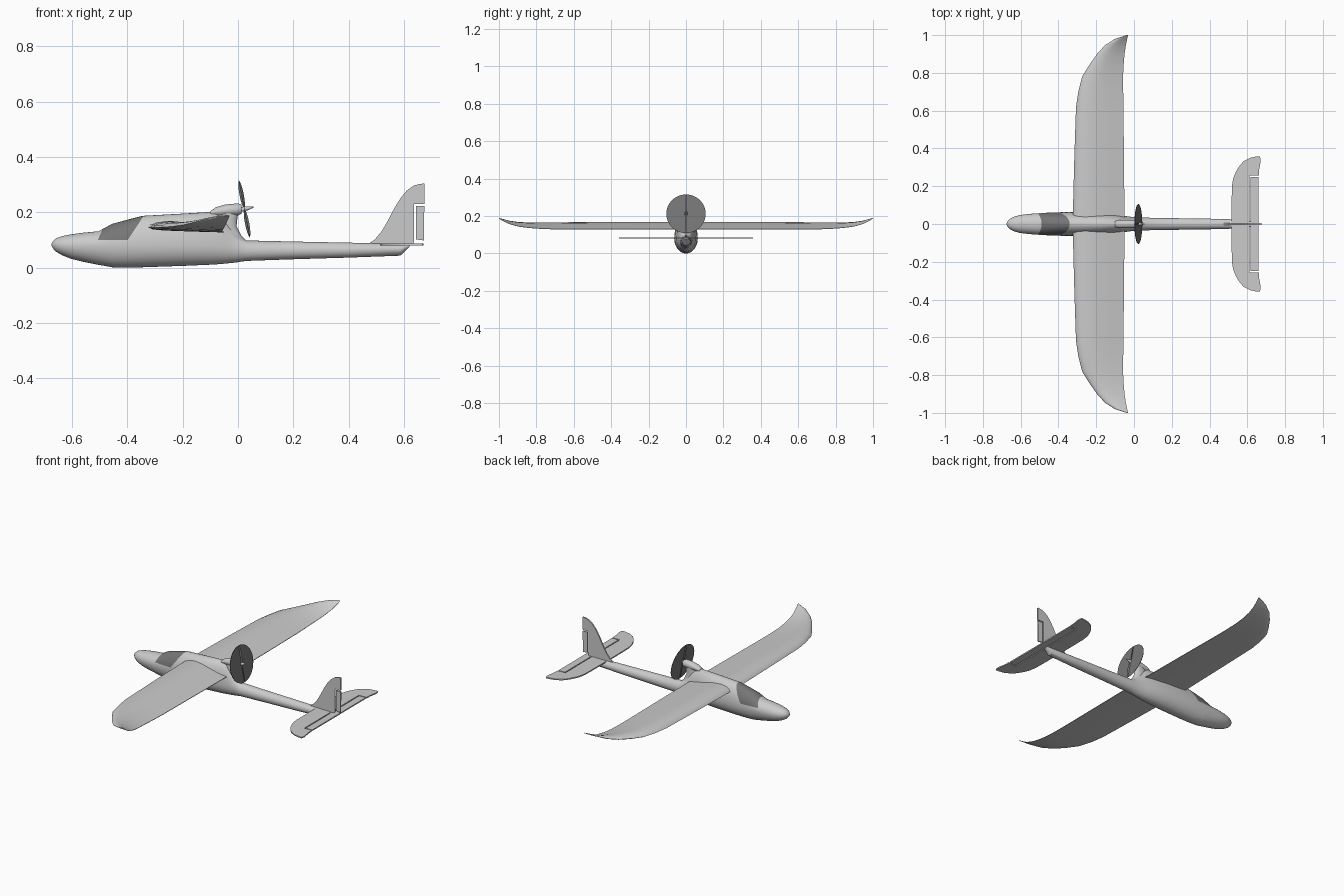
import bpy, bmesh, math
from mathutils import Matrix, Vector

if "Cube" in bpy.data.objects:
    bpy.data.objects.remove(bpy.data.objects["Cube"])


def material(name, v):
    m = bpy.data.materials.new(name)
    m.diffuse_color = (v, v, v, 1)
    m.use_nodes = True
    m.node_tree.nodes["Principled BSDF"].inputs["Base Color"].default_value = m.diffuse_color
    return m


LIGHT = material("light_grey", 0.60)
DARK = material("dark_grey", 0.18)


def finish(name, bm, mats, angle=35):
    bmesh.ops.recalc_face_normals(bm, faces=bm.faces[:])
    me = bpy.data.meshes.new(name)
    bm.to_mesh(me)
    bm.free()
    for m in mats:
        me.materials.append(m)
    ob = bpy.data.objects.new(name, me)
    bpy.context.collection.objects.link(ob)
    bpy.ops.object.select_all(action='DESELECT')
    ob.select_set(True)
    bpy.context.view_layer.objects.active = ob
    bpy.ops.object.shade_smooth_by_angle(angle=math.radians(angle))
    return ob


def loft(rings):
    """Skin a list of equal-length closed rings and cap both ends."""
    bm = bmesh.new()
    vs = [[bm.verts.new(p) for p in r] for r in rings]
    n = len(rings[0])
    for a, b in zip(vs, vs[1:]):
        for i in range(n):
            j = (i + 1) % n
            bm.faces.new((a[i], a[j], b[j], b[i]))
    bm.faces.new(vs[0])
    bm.faces.new(vs[-1])
    return bm


def hull_ring(x, zb, zm, zt, w, n=40):
    """Egg-shaped cross-section: widest at zm, from zb up to zt."""
    pts = []
    for i in range(n):
        a = 2 * math.pi * i / n
        s = math.sin(a)
        pts.append((x, w * math.cos(a), zm + s * ((zt - zm) if s > 0 else (zm - zb))))
    return pts


def plate(name, outline, place, mat=LIGHT):
    """Thin plate: outline points (u, v) placed at both sides of its middle."""
    bm = loft([[place(u, v, s) for u, v in outline] for s in (-1, 1)])
    return finish(name, bm, [mat])


# Fuselage: pod, wing saddle and tail boom in one loft
stations = [
    (-.674, .079, .083, .087, .004), (-.670, .070, .083, .095, .014),
    (-.658, .057, .082, .106, .027), (-.635, .044, .081, .114, .039),
    (-.605, .032, .080, .120, .047), (-.560, .021, .080, .126, .053),
    (-.505, .010, .080, .131, .057), (-.455, .001, .080, .158, .060),
    (-.400, .000, .080, .173, .062), (-.345, .001, .080, .187, .063),
    (-.200, .006, .079, .195, .061), (-.085, .011, .077, .202, .050),
    (-.050, .014, .074, .180, .043), (-.010, .018, .068, .125, .037),
    (.030, .024, .061, .098, .034), (.200, .030, .062, .094, .031),
    (.400, .036, .063, .090, .028), (.587, .043, .065, .086, .023),
    (.620, .074, .079, .084, .014)]
bm = loft([hull_ring(*s) for s in stations])
# Canopy: cut along its borders, then colour the faces inside them
borders = [(Vector((-.507, 0, .100)), Vector((0, 0, 1))),
           (Vector((-.507, 0, .100)), Vector((1, 0, -.45))),
           (Vector((-.400, 0, .098)), Vector((-1, 0, .66)))]
for co, no in borders:
    bmesh.ops.bisect_plane(bm, geom=bm.verts[:] + bm.edges[:] + bm.faces[:],
                           plane_co=co, plane_no=no, dist=1e-5)
for f in bm.faces:
    c = f.calc_center_median()
    f.material_index = int(all((c - co).dot(no) > 0 for co, no in borders))
finish("fuselage", bm, [LIGHT, DARK])

# Motor pylon: stacked horizontal ovals (z, x front, x back, half width)
rings = []
for z, x0, x1, w in [(.085, -.10, .045, .030), (.098, -.10, .030, .028),
                     (.115, -.10, .012, .025), (.150, -.09, -.005, .021),
                     (.180, -.08, -.002, .019), (.212, -.07, .004, .018)]:
    rings.append([((x0 + x1) / 2 + (x1 - x0) / 2 * math.cos(2 * math.pi * i / 24),
                   w * math.sin(2 * math.pi * i / 24), z) for i in range(24)])
finish("motor_pylon", loft(rings), [LIGHT])

# Motor nacelle on top of the pylon
finish("motor_nacelle", loft([hull_ring(*s, n=24) for s in [
    (-.100, .185, .195, .203, .016), (-.080, .185, .202, .218, .020),
    (-.045, .185, .206, .228, .022), (.000, .188, .210, .232, .022),
    (.012, .194, .211, .228, .017)]]), [LIGHT])

# Wing: aerofoil lofted from tip to tip (y, leading x, trailing x, rise, thickness)
foil = [(0, .145), (.03, .155), (.1, .163), (.25, .169), (.45, .164), (.7, .149),
        (1, .130), (1, .127), (.6, .130), (.2, .134), (.05, .138)]
half = [(0, -.325, -.050, 0, 1), (.35, -.316, -.053, 0, 1), (.62, -.307, -.056, 0, .95),
        (.70, -.295, -.057, .001, .88), (.78, -.275, -.058, .004, .8),
        (.84, -.238, -.055, .008, .7), (.90, -.196, -.050, .016, .58),
        (.947, -.153, -.043, .029, .42), (.98, -.100, -.036, .045, .25),
        (1.0, -.040, -.031, .057, .08)]
span = [(-y, *r) for y, *r in reversed(half[1:])] + half
finish("wing", loft([[(a + (b - a) * u, y, .13 + dz + (z - .13) * t) for u, z in foil]
                     for y, a, b, dz, t in span]), [LIGHT], 40)

# Tailplane with a notch for the elevator
side = [(.516, 0), (.518, .20), (.526, .245), (.540, .278), (.560, .310), (.580, .332),
        (.614, .350), (.645, .357), (.667, .358), (.671, .335), (.663, .290),
        (.661, .256), (.612, .256), (.612, 0)]


def flat(u, v, s):
    return (u, v, .083 + .0035 * s)


def upright(u, v, s):
    return (u, .004 * s, v)


outline = side[:-1] + [(x, -y) for x, y in reversed(side[1:-1])]
plate("tailplane", outline, flat)
plate("elevator", [(.618, -.25), (.660, -.25), (.660, .25), (.618, .25)], flat)

# Fin with a notch for the rudder
plate("fin", [(.465, .080), (.495, .102), (.520, .132), (.545, .175), (.565, .214),
              (.587, .250), (.610, .278), (.635, .296), (.655, .302), (.674, .304),
              (.674, .229), (.637, .229), (.637, .094), (.630, .080)], upright)
plate("rudder", [(.643, .102), (.672, .098), (.674, .222), (.643, .222)], upright)

# Propeller: tilted spinning disc, two pitched blades and a spinner
hub = Matrix.Translation((.023, 0, .212)) @ Matrix.Rotation(-.19, 4, 'Y')
to_x = Matrix.Rotation(math.pi / 2, 4, 'Y')


def turned(name, r1, r2, depth, x, mat, n):
    bm = bmesh.new()
    bmesh.ops.create_cone(bm, cap_ends=True, segments=n, radius1=r1, radius2=r2,
                          depth=depth, matrix=hub @ Matrix.Translation((x, 0, 0)) @ to_x)
    finish(name, bm, [mat])


turned("propeller_disc", .105, .105, .002, 0, DARK, 48)
turned("motor_shaft", .008, .008, .024, -.008, LIGHT, 16)
turned("spinner", .009, .002, .032, .018, LIGHT, 16)
for s, label in ((1, "upper"), (-1, "lower")):
    bm = bmesh.new()
    bmesh.ops.create_uvsphere(bm, u_segments=16, v_segments=10, radius=1,
                              matrix=hub @ Matrix.Translation((0, 0, .052 * s))
                              @ Matrix.Rotation(math.radians(40 * s), 4, 'Z')
                              @ Matrix.Diagonal((.010, .002, .050, 1)))
    finish(label + "_propeller_blade", bm, [DARK])
